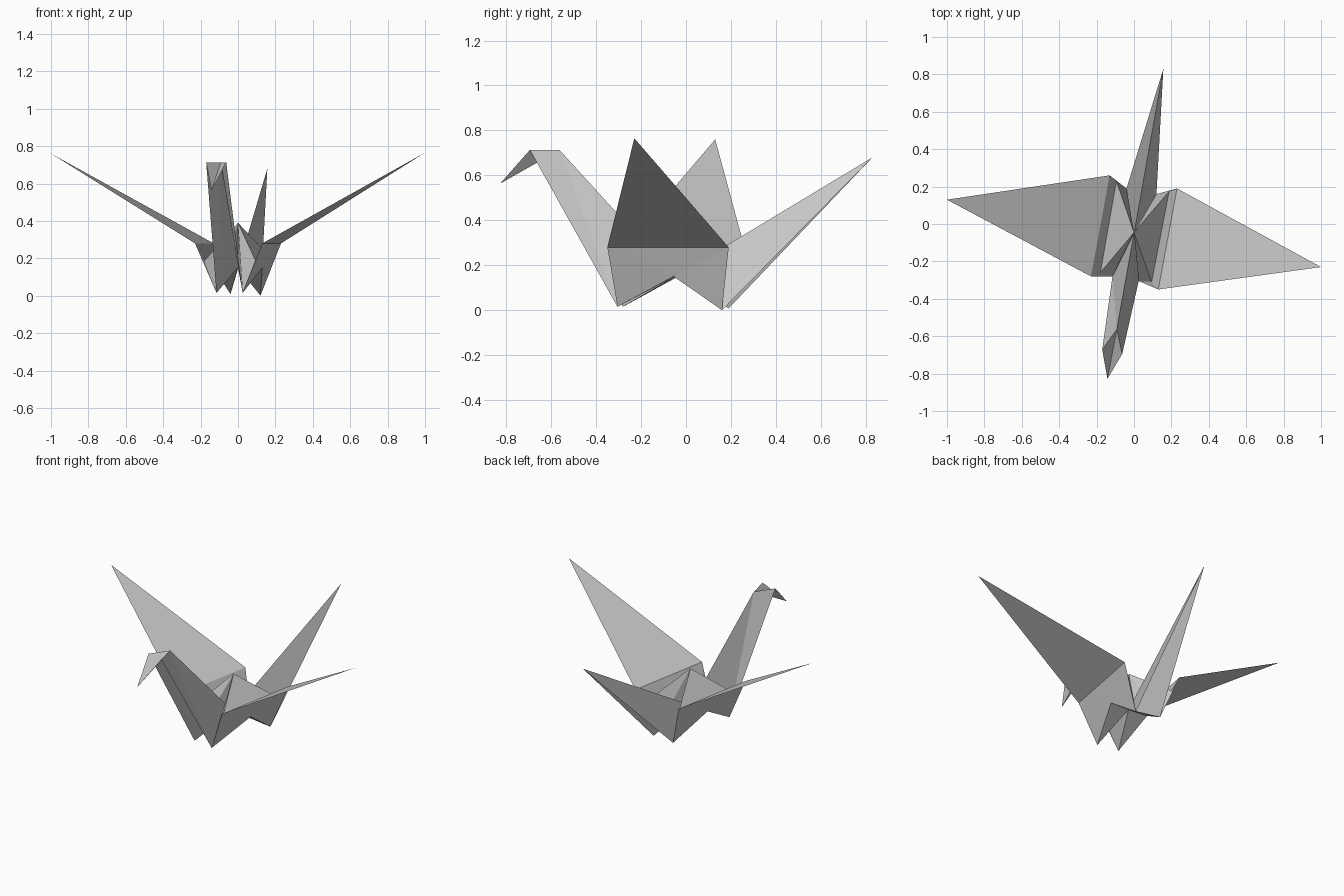
import bpy
import bmesh
from mathutils import Vector

if "Cube" in bpy.data.objects:
    bpy.data.objects.remove(bpy.data.objects["Cube"])

# One plain paper colour
paper = bpy.data.materials.new("grey_paper")
paper.diffuse_color = (0.6, 0.6, 0.6, 1)
paper.use_nodes = True
paper.node_tree.nodes["Principled BSDF"].inputs["Base Color"].default_value = paper.diffuse_color

# Fold points of the paper: the four body corners (front/rear, right/left)
# each have a wing hinge, a pocket valley and a lower foot
PEAK = Vector((0, -0.045, 0.39))       # top of the back
HEART = Vector((0, -0.05, 0.15))       # hidden meeting point below the peak
HINGE = {"fr": (0.13, -0.35, 0.28), "rr": (0.23, 0.19, 0.28),
         "fl": (-0.23, -0.28, 0.28), "rl": (-0.13, 0.26, 0.28)}
VALLEY = {"fr": (0.094, -0.31, 0.187), "rr": (0.188, 0.175, 0.19),
          "fl": (-0.18, -0.26, 0.187), "rl": (-0.094, 0.23, 0.19)}
FOOT = {"fr": (0.025, -0.305, 0.015), "rr": (0.12, 0.16, 0.0),
        "fl": (-0.115, -0.28, 0.015), "rl": (-0.04, 0.19, 0.008)}
NOTCH = {"r": (0.13, -0.055, 0.15), "l": (-0.13, -0.035, 0.15)}
WING_TIP = {"r": (1.0, -0.23, 0.765), "l": (-1.0, 0.13, 0.76)}
TAIL_TIP = (0.157, 0.83, 0.68)
NECK_R, NECK_L = (-0.063, -0.695, 0.713), (-0.17, -0.672, 0.713)
NECK_BACK = (-0.092, -0.563, 0.713)
BEAK = (-0.142, -0.828, 0.563)


def fold(name, faces):
    """Build a sheet part from triangles/quads, welding shared fold points."""
    bm = bmesh.new()
    for f in faces:
        bm.faces.new([bm.verts.new(p) for p in f])
    bmesh.ops.remove_doubles(bm, verts=bm.verts, dist=1e-5)
    bmesh.ops.triangulate(bm, faces=[f for f in bm.faces if len(f.verts) > 3])
    bmesh.ops.recalc_face_normals(bm, faces=bm.faces)
    me = bpy.data.meshes.new(name)
    bm.to_mesh(me)
    bm.free()
    me.materials.append(paper)
    ob = bpy.data.objects.new(name, me)
    bpy.context.collection.objects.link(ob)
    return ob


for s, side in (("r", "right"), ("l", "left")):
    f, r = "f" + s, "r" + s
    # Wing
    fold(side + "_wing", [(HINGE[f], WING_TIP[s], HINGE[r])])
    # Outer side panel with its notch between the feet
    fold(side + "_side_panel", [(HINGE[f], FOOT[f], NOTCH[s]),
                                (HINGE[f], NOTCH[s], HINGE[r]),
                                (HINGE[r], NOTCH[s], FOOT[r])])
    # Sloping back, pocket strip and the inner leg folds
    faces = [(PEAK, VALLEY[f], VALLEY[r]),
             (VALLEY[f], HINGE[f], HINGE[r], VALLEY[r])]
    for c in (f, r):
        faces += [(PEAK, VALLEY[c], FOOT[c]), (PEAK, FOOT[c], HEART),
                  (VALLEY[c], HINGE[c], FOOT[c]),
                  (FOOT[c], NOTCH[s], HEART)]
    fold(side + "_back_folds", faces)

# Neck, open at the front, ridge at the back
fold("neck", [(FOOT["fr"], NECK_R, NECK_BACK, HEART),
              (HEART, NECK_BACK, NECK_L, FOOT["fl"])])
# Head, reverse-folded from the neck top
fold("head", [(NECK_BACK, NECK_R, BEAK), (NECK_BACK, BEAK, NECK_L)])
# Tail, ridge on top
fold("tail", [(FOOT["rr"], TAIL_TIP, HEART), (HEART, TAIL_TIP, FOOT["rl"])])
